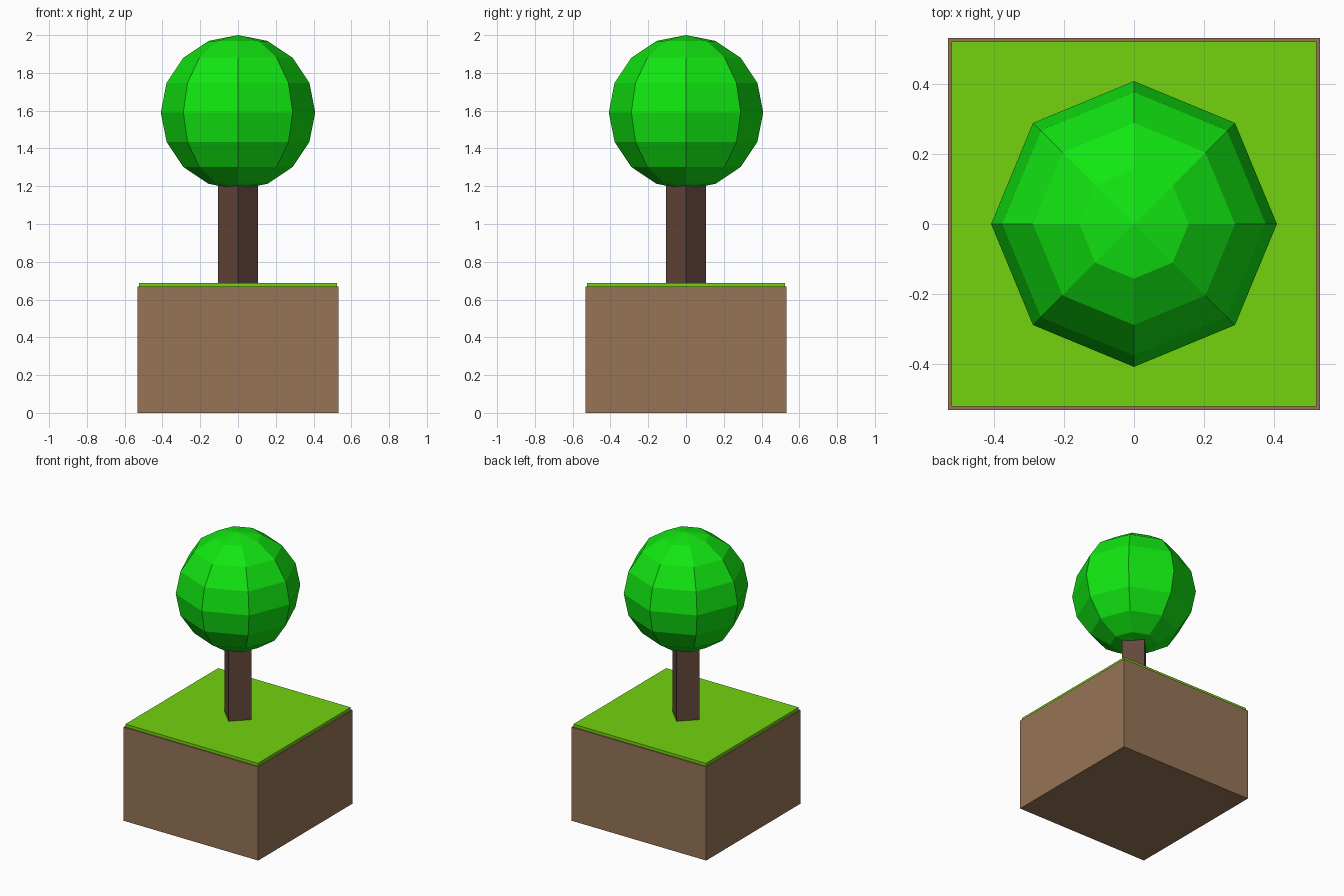
import bpy
import math

if "Cube" in bpy.data.objects:
    bpy.data.objects.remove(bpy.data.objects["Cube"])


def material(name, rgb):
    """Flat material from sRGB 0-255 values, stored as linear."""
    def lin(c):
        c /= 255
        return c / 12.92 if c <= 0.04045 else ((c + 0.055) / 1.055) ** 2.4
    m = bpy.data.materials.new(name)
    m.diffuse_color = (*[lin(c) for c in rgb], 1)
    m.use_nodes = True
    m.node_tree.nodes["Principled BSDF"].inputs["Base Color"].default_value = m.diffuse_color
    return m


def finish(name, mat):
    ob = bpy.context.object
    ob.name = name
    ob.data.materials.append(mat)
    return ob


def block(name, half, z0, z1, mat):
    """Square block centred on the origin between two heights."""
    bpy.ops.mesh.primitive_cube_add(size=1, location=(0, 0, (z0 + z1) / 2))
    ob = finish(name, mat)
    ob.scale = (2 * half, 2 * half, z1 - z0)
    bpy.ops.object.transform_apply(location=False, rotation=False, scale=True)
    return ob


soil = material("soil brown", (150, 117, 86))
grass = material("grass green", (115, 212, 15))
bark = material("bark dark brown", (100, 71, 59))
leaf = material("leaf green", (17, 230, 17))

# Soil block with a thin, slightly inset grass slab
block("soil_block", 0.532, 0, 0.668, soil)
block("grass_slab", 0.523, 0.668, 0.688, grass)

# Four-sided trunk with its corners on the axes
bottom, top = 0.68, 1.25
bpy.ops.mesh.primitive_cylinder_add(vertices=4, radius=0.105, depth=top - bottom,
                                    location=(0, 0, (bottom + top) / 2))
finish("trunk", bark)

# Faceted round crown
bpy.ops.mesh.primitive_uv_sphere_add(segments=8, ring_count=8, radius=0.409,
                                     location=(0, 0, 1.591))
finish("crown", leaf)
